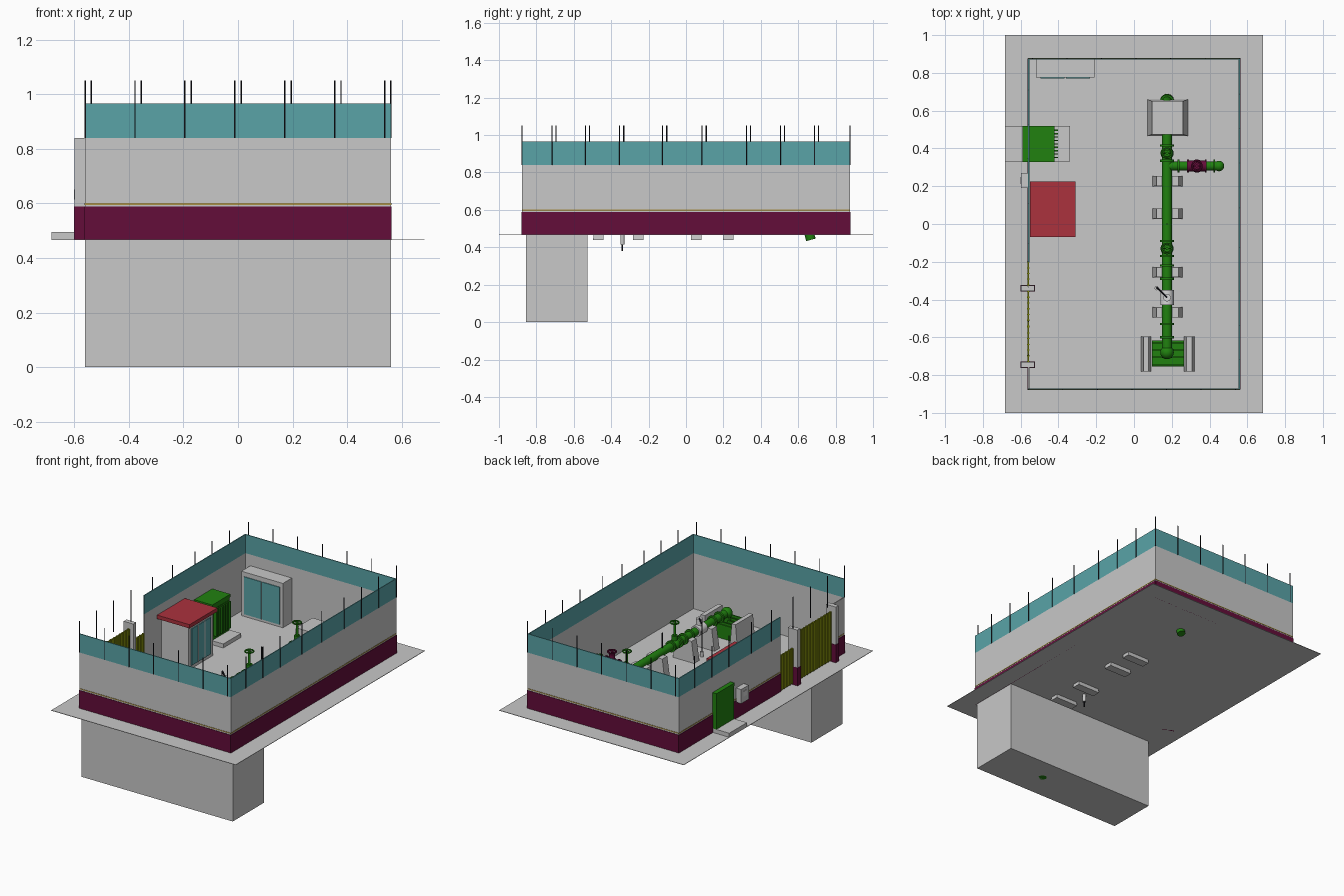
import bpy, bmesh, math
from mathutils import Vector

cube = bpy.data.objects.get("Cube")
if cube:
    bpy.data.objects.remove(cube, do_unlink=True)


def material(name, r, g, b):
    m = bpy.data.materials.new(name)
    m.use_nodes = True
    m.diffuse_color = (r, g, b, 1)
    m.node_tree.nodes["Principled BSDF"].inputs["Base Color"].default_value = (r, g, b, 1)
    return m


GRAY = material("concrete gray", .58, .58, .58)
TEAL = material("mesh teal", .10, .37, .39)
MAROON = material("plinth maroon", .127, .004, .042)
GREEN = material("equipment green", .015, .22, .005)
RED = material("roof red", .41, .032, .048)
OLIVE = material("gate yellow green", .22, .26, .003)
BLACK = material("post black", .01, .01, .015)
OCHRE = material("stripe ochre", .40, .28, .06)
WHITE = material("valve white", .68, .68, .68)


def finish(name, bm, mat):
    me = bpy.data.meshes.new(name)
    bm.to_mesh(me)
    bm.free()
    me.materials.append(mat)
    ob = bpy.data.objects.new(name, me)
    bpy.context.collection.objects.link(ob)
    return ob


def box(name, x, y, z, mat, tx=0, ty=0):
    """Box from ranges; tx and ty pull the top edges inwards."""
    bm = bmesh.new()
    bmesh.ops.create_cube(bm, size=1)
    for v in bm.verts:
        sx, sy, sz = (c > 0 for c in v.co)
        v.co = Vector((x[sx], y[sy], z[sz]))
        if sz:
            v.co.x += -tx if sx else tx
            v.co.y += -ty if sy else ty
    return finish(name, bm, mat)


def tube(name, a, b, r, mat, sides=16):
    a, b = Vector(a), Vector(b)
    bm = bmesh.new()
    bmesh.ops.create_cone(bm, cap_ends=True, segments=sides, radius1=r, radius2=r, depth=(b - a).length)
    bm.transform((b - a).to_track_quat('Z', 'Y').to_matrix().to_4x4())
    bmesh.ops.translate(bm, verts=bm.verts, vec=(a + b) / 2)
    for f in bm.faces:
        f.smooth = len(f.verts) == 4 and sides > 8
    return finish(name, bm, mat)


def ball(name, c, r, mat):
    bm = bmesh.new()
    bmesh.ops.create_uvsphere(bm, u_segments=16, v_segments=10, radius=r)
    bmesh.ops.translate(bm, verts=bm.verts, vec=c)
    for f in bm.faces:
        f.smooth = True
    return finish(name, bm, mat)


def ring(name, c, r, thick, mat):
    bpy.ops.mesh.primitive_torus_add(location=c, major_radius=r, minor_radius=thick,
                                     major_segments=20, minor_segments=6)
    ob = bpy.context.object
    ob.name = name
    ob.data.materials.append(mat)


# Ground and buried chamber
G, TOP, FENCE, TIP = .465, .84, .965, 1.05
W, L, T = .56, .876, .006
box("ground_slab", (-.683, .683), (-1, 1), (G, G + .003), GRAY)
box("buried_chamber", (-W, W), (-.855, -.527), (0, G), GRAY)


# Perimeter walls with plinth, stripe and mesh fence
def wall(name, x, y, out, fence=True):
    """Outer wall segment; out is the outward direction."""
    box(name + "_wall", x, y, (G, TOP), GRAY)

    def plate(part, z, mat, t):
        px = tuple(c + out[0] * t for c in x)
        py = tuple(c + out[1] * t for c in y)
        box(name + part, px, py, z, mat)
    plate("_plinth", (G, .588), MAROON, .003)
    plate("_stripe", (.595, .601), OCHRE, .002)
    if fence:
        box(name + "_fence", x, y, (TOP, FENCE), TEAL)


wall("front", (-W, W), (-L, -L + T), (0, -1))
wall("back", (-W, W), (L - T, L), (0, 1))
wall("left", (W - T, W), (-L, L), (1, 0))
wall("right_main", (-W, -W + T), (-.2, L), (-1, 0))
wall("right_corner", (-W, -W + T), (-L, -.76), (-1, 0), False)


def post(x, y):
    tube("fence_post", (x, y, TOP), (x, y, TIP), .003, BLACK, 6)


for i in range(7):
    post(-W + .1828 * i, -L)
    post(W - .1828 * i, L)
for y in (-.717, -.537, -.355, -.125, .086, .323, .505, .687):
    post(W, y)
    post(-W, y + .022)

# Gate, wicket and pillars
for y in (-.745, -.34):
    box("gate_pillar_base", (-.6, -.525), (y - .017, y + .017), (G, .588), MAROON)
    box("gate_pillar", (-.598, -.527), (y - .015, y + .015), (.588, TOP), GRAY)
for name, y0, y1, h in (("gate_leaf", -.728, -.546, .8), ("gate_leaf", -.54, -.357, .8),
                        ("wicket_gate", -.322, -.202, .71)):
    box(name, (-.563, -.557), (y0, y1), (G + .01, h), OLIVE)
    n = round((y1 - y0) / .03)
    for i in range(n + 1):
        y = y0 + (y1 - y0) * i / n
        box(name + "_rib", (-.567, -.553), (y - .003, y + .003), (G + .01, h), OLIVE)

# Meter box
box("meter_box", (-.598, -.56), (.19, .27), (.575, .67), GRAY)
box("meter_window", (-.601, -.598), (.212, .248), (.615, .65), WHITE)

# Red-roofed hut
box("hut_body", (-.53, -.33), (-.05, .205), (G, .76), GRAY)
box("hut_roof", (-.55, -.31), (-.07, .225), (.76, .785), RED)
box("hut_window", (-.33, -.325), (-.025, .18), (.49, .735), TEAL)
for y in (.043, .111):
    box("hut_window_bar", (-.326, -.322), (y - .003, y + .003), (.49, .735), GRAY)

# Green transformer on its plinth
box("transformer_step", (-.683, -.34), (.33, .518), (G, .495), GRAY)
box("transformer_body", (-.588, -.424), (.33, .518), (.495, .715), GREEN)
box("transformer_lid", (-.59, -.42), (.328, .52), (.715, .735), GREEN)
for i in range(9):
    y = .352 + .018 * i
    box("transformer_fin", (-.425, -.402), (y - .003, y + .003), (.52, .70), GREEN)

# Storage cabinet against the back wall
box("cabinet", (-.518, -.21), (.775, L - T), (G, .765), GRAY)
for x in (-.495, -.36):
    box("cabinet_door", (x, x + .128), (.77, .775), (.485, .735), TEAL)

# Main pipe run
X, Z, R = .175, .615, .026
tube("main_pipe", (X, -.68, Z), (X, .62, Z), R, GREEN)
ball("front_elbow", (X, -.68, Z), .036, GREEN)
tube("drop_pipe", (X, -.68, Z), (X, -.68, .0), R, GREEN)
ball("rear_elbow", (X, .62, Z), .03, GREEN)
tube("rear_pipe", (X, .62, Z), (X, .668, .44), R, GREEN)
tube("rear_flange", (X, .648, .51), (X, .653, .49), .037, GREEN)
for y in (-.6, -.53, -.29, -.22, -.17, -.09, .335, .415):
    tube("pipe_flange", (X, y - .006, Z), (X, y + .006, Z), .037, GREEN)


# Gate valves with hand wheels
def valve(x, y, mat, top, r=.035):
    ball("valve_body", (x, y, Z), r, mat)
    tube("valve_stem", (x, y, Z), (x, y, top), .008, mat, 10)
    tube("valve_bonnet", (x, y, Z), (x, y, Z + .06), .018, mat)
    ring("valve_wheel", (x, y, top - .01), .026, .005, mat)
    tube("wheel_spoke", (x - .026, y, top - .01), (x + .026, y, top - .01), .004, mat, 6)


valve(X, -.13, GREEN, .77)
valve(X, .375, GREEN, .77)

# Pale valve with lever and sensor post
tube("pale_valve", (X, -.43, Z), (X, -.35, Z), .036, WHITE)
tube("pale_valve_bonnet", (X, -.39, Z), (X, -.39, .69), .02, WHITE)
tube("lever", (X, -.39, .69), (.12, -.335, .69), .005, BLACK, 6)
tube("sensor_post", (.12, -.34, .38), (.12, -.34, .69), .004, BLACK, 6)
tube("sensor_sleeve", (.12, -.34, .415), (.12, -.34, .5), .011, GRAY)
tube("gauge_pipe", (X, .0, Z), (X, .0, .74), .004, BLACK, 6)

# Side branch
B = .307
tube("branch_pipe", (X, B, Z), (.45, B, Z), .024, GREEN)
ball("branch_elbow", (.45, B, Z), .028, GREEN)
tube("branch_drop", (.45, B, Z), (.45, B, G), .024, GREEN)
tube("branch_valve", (.29, B, Z), (.375, B, Z), .028, MAROON)
valve(.333, B, MAROON, .70)
for x in (.235, .285, .38, .425):
    tube("branch_flange", (x - .005, B, Z), (x + .005, B, Z), .034, MAROON if .28 < x < .4 else GREEN)

# Concrete supports
for y in (-.468, -.255, .055, .227):
    box("pipe_support", (.095, .26), (y - .028, y + .028), (.44, .61), GRAY, .024, .002)
box("rear_anchor_block", (.07, .285), (.465, .66), (G, .665), GRAY, .026, .01)
for x0, x1 in ((.038, .09), (.265, .32)):
    box("front_anchor_wall", (x0, x1), (-.78, -.595), (G, .60), GRAY, .012)
box("front_anchor_plate", (.095, .265), (-.755, -.618), (G, .56), GREEN)
for i in range(4):
    y = -.745 + .039 * i
    box("plate_rib", (.095, .265), (y - .004, y + .004), (.56, .575), GREEN)
